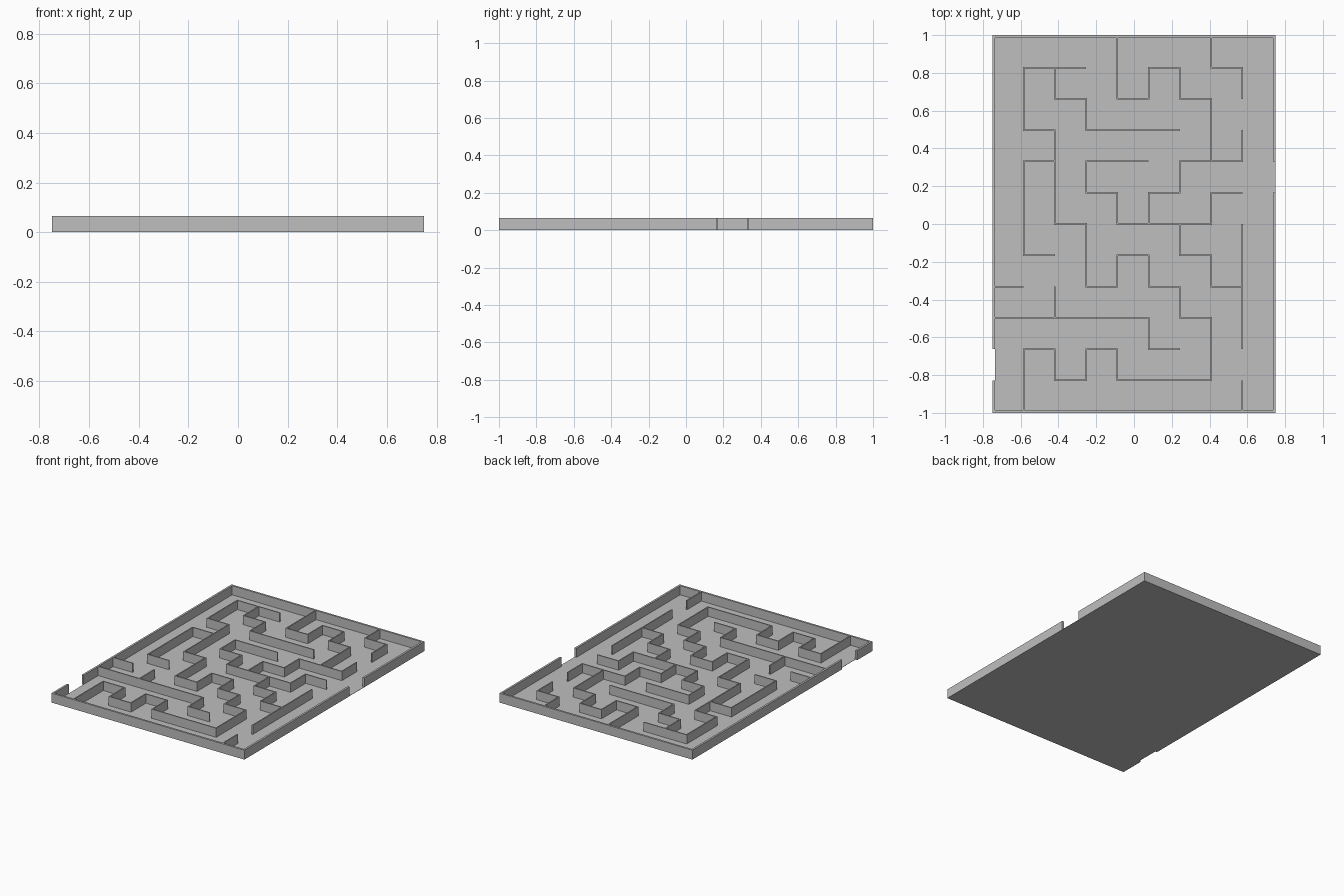
import bpy
import bmesh

if "Cube" in bpy.data.objects:
    bpy.data.objects.remove(bpy.data.objects["Cube"], do_unlink=True)

PITCH = 0.1655
HEIGHT = 0.066
OUTER = 0.014
INNER = 0.008
HALF_X, HALF_Y = 0.75, 1.0

grey = bpy.data.materials.new("plain grey")
grey.use_nodes = True
grey.diffuse_color = (0.52, 0.52, 0.52, 1)
grey.node_tree.nodes["Principled BSDF"].inputs["Base Color"].default_value = grey.diffuse_color


def add_object(name, bm):
    mesh = bpy.data.meshes.new(name)
    bm.to_mesh(mesh)
    bm.free()
    mesh.materials.append(grey)
    obj = bpy.data.objects.new(name, mesh)
    bpy.context.collection.objects.link(obj)
    return obj


def grid(i, j):
    return PITCH * (i - 4.5) - 0.005, PITCH * (j - 6)


def wall(name, points, thickness):
    """Upright ribbon along a path, thickened evenly about its centre line."""
    bm = bmesh.new()
    low = [bm.verts.new((x, y, 0)) for x, y in points]
    high = [bm.verts.new((x, y, HEIGHT)) for x, y in points]
    for k in range(len(points) - 1):
        bm.faces.new((low[k], low[k + 1], high[k + 1], high[k]))
    obj = add_object(name, bm)
    mod = obj.modifiers.new("thickness", "SOLIDIFY")
    mod.thickness = thickness
    mod.offset = 0
    mod.use_even_offset = True


# Thin floor, stopping at the inside of the left-hand border
bm = bmesh.new()
left, floor_top = -HALF_X + OUTER, 0.002
bmesh.ops.create_cube(bm, size=1)
for v in bm.verts:
    v.co.x = HALF_X if v.co.x > 0 else left
    v.co.y = HALF_Y if v.co.y > 0 else -HALF_Y
    v.co.z = floor_top if v.co.z > 0 else 0
add_object("floor", bm)

# Border in two halves, leaving an entrance and an exit
bx, by = HALF_X - OUTER / 2, HALF_Y - OUTER / 2
entry_low, entry_high = grid(0, 1)[1], grid(0, 2)[1]
exit_low, exit_high = grid(9, 7)[1], grid(9, 8)[1]
wall("front_border", [(-bx, entry_low), (-bx, -by), (bx, -by), (bx, exit_low)], OUTER)
wall("back_border", [(bx, exit_high), (bx, by), (-bx, by), (-bx, entry_high)], OUTER)

# Inner walls: a starting grid corner, then moves (Right, Left, Up, Down)
STEP = {"R": (1, 0), "L": (-1, 0), "U": (0, 1), "D": (0, -1)}
PATHS = [
    (4, 12, "DDRURDRDD"),
    (7, 12, "DRD"),
    (3, 11, "LLDDRDDDRDDRURDRDRDDLLLULDLULDD"),
    (2, 11, "DRDRRR"),
    (2, 8, "LDDDR"),
    (5, 8, "LLDRDRRRUR"),
    (5, 6, "URURRU"),
    (6, 6, "DRDR"),
    (8, 6, "DDDD"),
    (8, 1, "D"),
    (0, 4, "R"),
    (0, 3, "RRRRRDR"),
    (2, 3, "U"),
]
for n, (i, j, moves) in enumerate(PATHS, 1):
    points = [grid(i, j)]
    for k, m in enumerate(moves):
        i, j = i + STEP[m][0], j + STEP[m][1]
        # Keep a point only where the wall turns or ends
        if k + 1 == len(moves) or moves[k + 1] != m:
            points.append(grid(i, j))
    wall(f"inner_wall_{n}", points, INNER)
